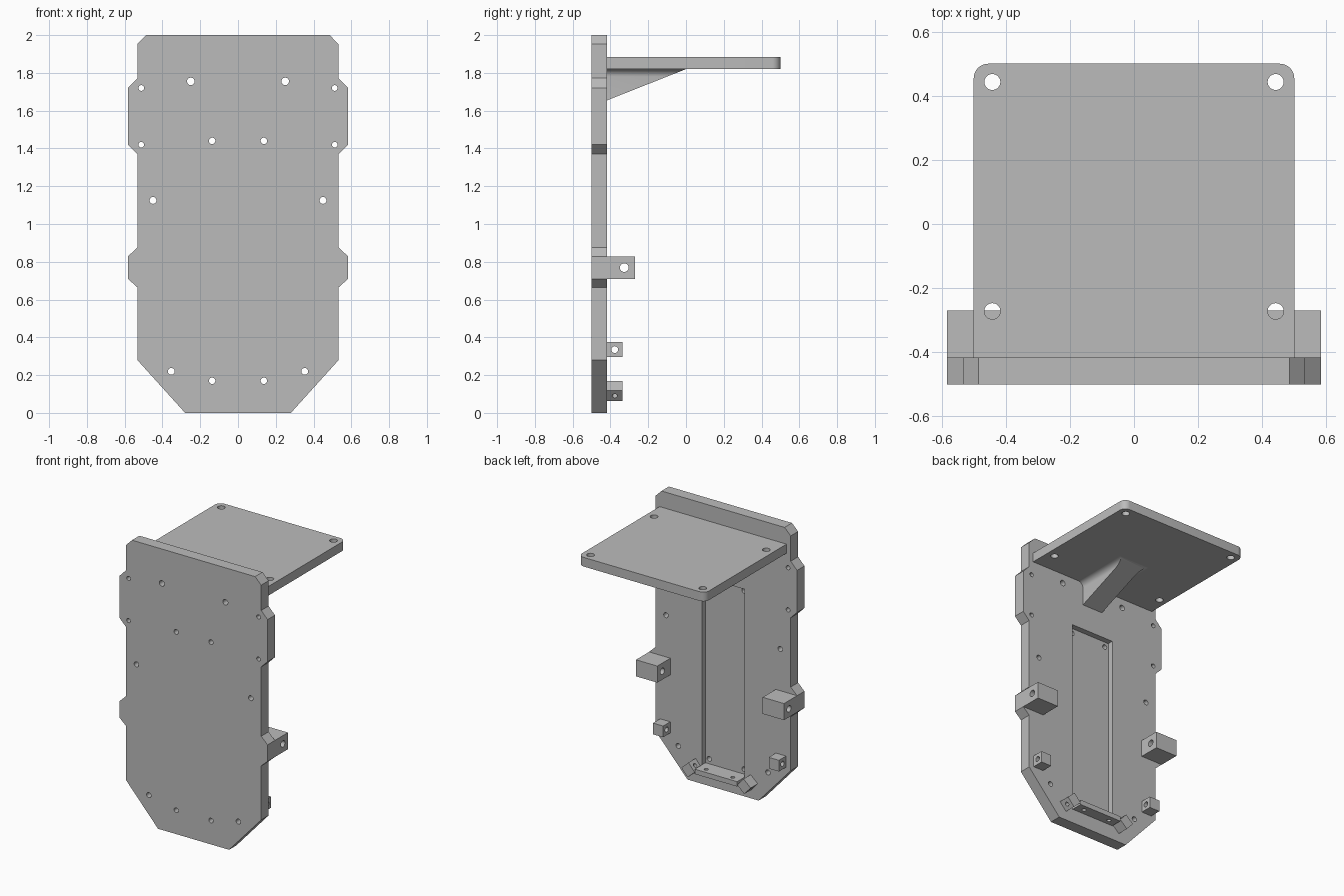
import bpy, bmesh, math
from mathutils import Matrix, Vector

if "Cube" in bpy.data.objects:
    bpy.data.objects.remove(bpy.data.objects["Cube"], do_unlink=True)

grey = bpy.data.materials.new("plain grey")
grey.use_nodes = True
grey.diffuse_color = (0.5, 0.5, 0.5, 1)
grey.node_tree.nodes["Principled BSDF"].inputs["Base Color"].default_value = (0.5, 0.5, 0.5, 1)

FRONT, BACK = -0.5, -0.417      # plate faces
AXIS_TURN = {
    "x": Matrix.Rotation(math.pi / 2, 4, "Y"),
    "y": Matrix.Rotation(math.pi / 2, 4, "X"),
    "z": Matrix.Identity(4),
}


def add_object(name, bm):
    bmesh.ops.recalc_face_normals(bm, faces=bm.faces)
    mesh = bpy.data.meshes.new(name)
    bm.to_mesh(mesh)
    bm.free()
    mesh.materials.append(grey)
    obj = bpy.data.objects.new(name, mesh)
    bpy.context.collection.objects.link(obj)
    return obj


def prism(points, offset):
    """Extrude a closed outline of 3D points."""
    bm = bmesh.new()
    face = bm.faces.new([bm.verts.new(p) for p in points])
    new = bmesh.ops.extrude_face_region(bm, geom=[face])["geom"]
    bmesh.ops.translate(bm, vec=offset, verts=[v for v in new if isinstance(v, bmesh.types.BMVert)])
    return bm


def box(xs, ys, zs):
    bm = bmesh.new()
    lo, hi = Vector((xs[0], ys[0], zs[0])), Vector((xs[1], ys[1], zs[1]))
    mat = Matrix.Translation((lo + hi) / 2) @ Matrix.Diagonal((hi - lo).to_4d())
    bmesh.ops.create_cube(bm, size=1, matrix=mat)
    return bm


def drill(bm, centre, radius, axis, depth=0.3, turn=Matrix.Identity(4)):
    """Add a round cutter to bm."""
    mat = Matrix.Translation(centre) @ turn @ AXIS_TURN[axis]
    bmesh.ops.create_cone(bm, cap_ends=True, segments=32, radius1=radius,
                          radius2=radius, depth=depth, matrix=mat)


def cut(obj, cutter_bm):
    """Subtract a cutter and keep the finished mesh."""
    cutter = add_object("cutter", cutter_bm)
    cutter.hide_render = True
    mod = obj.modifiers.new("cut", "BOOLEAN")
    mod.operation, mod.solver, mod.object = "DIFFERENCE", "EXACT", cutter
    bpy.context.view_layer.update()
    graph = bpy.context.evaluated_depsgraph_get()
    mesh = bpy.data.meshes.new_from_object(obj.evaluated_get(graph))
    obj.modifiers.clear()
    obj.data = mesh
    mesh.materials.clear()
    mesh.materials.append(grey)
    for poly in mesh.polygons:
        poly.material_index = 0
    bpy.data.objects.remove(cutter, do_unlink=True)


def smooth(obj):
    bpy.ops.object.select_all(action="DESELECT")
    obj.select_set(True)
    bpy.context.view_layer.objects.active = obj
    bpy.ops.object.shade_smooth_by_angle(angle=math.radians(30))


# Back plate: mirrored outline with side tabs
side = [(0.28, 0), (0.533, 0.28), (0.533, 0.665), (0.583, 0.71), (0.583, 0.828),
        (0.533, 0.876), (0.533, 1.37), (0.583, 1.42), (0.583, 1.72),
        (0.533, 1.772), (0.533, 1.952), (0.485, 2)]
outline = side + [(-x, z) for x, z in reversed(side)]
plate = add_object("back_plate", prism([(x, FRONT, z) for x, z in outline], (0, BACK - FRONT, 0)))

# Shallow channel in the rear of the plate
cut(plate, box((-0.167, 0.167), (BACK - 0.04, BACK + 0.1), (0.135, 1.475)))

# Screw holes through the plate
holes = bmesh.new()
for x, z, r in [(0.25, 1.755, 0.02), (0.512, 1.72, 0.015), (0.512, 1.42, 0.015),
                (0.137, 1.44, 0.017), (0.45, 1.125, 0.018), (0.353, 0.22, 0.018),
                (0.137, 0.17, 0.017)]:
    for s in (1, -1):
        drill(holes, (s * x, (FRONT + BACK) / 2, z), r, "y")
cut(plate, holes)
smooth(plate)

# Shelf with two rounded rear corners
R = 0.045
corner = [(0.5 - R + R * math.cos(i * math.pi / 16), 0.5 - R + R * math.sin(i * math.pi / 16))
          for i in range(9)]
half = [(0.5, BACK)] + corner
shelf = add_object("shelf", prism([(x, y, 1.82) for x, y in half + [(-x, y) for x, y in reversed(half)]],
                                  (0, 0, 0.065)))
holes = bmesh.new()
for s in (1, -1):
    for y in (0.443, -0.272):
        drill(holes, (s * 0.442, y, 1.85), 0.025, "z")
cut(shelf, holes)
smooth(shelf)

# Gusset under the shelf, flared at the top and trimmed on a slope
W, F = 0.08, 0.04
flare = [(W + F - F * math.cos(a), 1.82 - F + F * math.sin(a))
         for a in [i * math.pi / 16 for i in range(9)]]
half = [(W, 1.64)] + flare
bm = prism([(x, BACK, z) for x, z in half + [(-x, z) for x, z in reversed(half)]], (0, 0.45, 0))
slope = Vector((0, 0.165, 0.417)).normalized()
normal = Vector((0, slope.z, -slope.y))
bmesh.ops.recalc_face_normals(bm, faces=bm.faces)
cutting = bmesh.ops.bisect_plane(bm, geom=bm.verts[:] + bm.edges[:] + bm.faces[:],
                                 plane_co=(0, 0, 1.82), plane_no=(0, 0.165, -0.417),
                                 clear_outer=True)
bmesh.ops.holes_fill(bm, edges=[e for e in bm.edges if e.is_boundary])
smooth(add_object("gusset", bm))

# Drilled lugs on the rear face
for s, label in ((1, "left"), (-1, "right")):
    for name, x0, x1, y1, z0, z1, hy, r in [
            ("side_lug", 0.415, 0.583, -0.27, 0.71, 0.828, -0.327, 0.023),
            ("small_lug", 0.416, 0.496, -0.337, 0.295, 0.375, -0.377, 0.018)]:
        xs = sorted((s * x0, s * x1))
        lug = add_object(f"{label}_{name}", box(xs, (BACK, y1), (z0, z1)))
        holes = bmesh.new()
        drill(holes, (s * (x0 + x1) / 2, hy, (z0 + z1) / 2), r, "x")
        cut(lug, holes)
        smooth(lug)

    # Lug turned to follow the slanted lower corner
    centre = Vector((s * 0.22, (BACK - 0.337) / 2, 0.115))
    turn = Matrix.Rotation(s * math.radians(42), 4, "Y")
    h = 0.0375
    bm = box((-h, h), (-0.04, 0.04), (-h, h))
    bm.transform(Matrix.Translation(centre) @ turn)
    lug = add_object(f"{label}_slanted_lug", bm)
    holes = bmesh.new()
    drill(holes, centre, 0.014, "x", 0.2, turn)
    cut(lug, holes)
    smooth(lug)

# Ledge below the channel
ledge = add_object("bottom_ledge", box((-0.167, 0.167), (BACK, -0.337), (0.1, 0.135)))
holes = bmesh.new()
for s in (1, -1):
    drill(holes, (s * 0.105, -0.377, 0.117), 0.014, "z")
cut(ledge, holes)
smooth(ledge)
